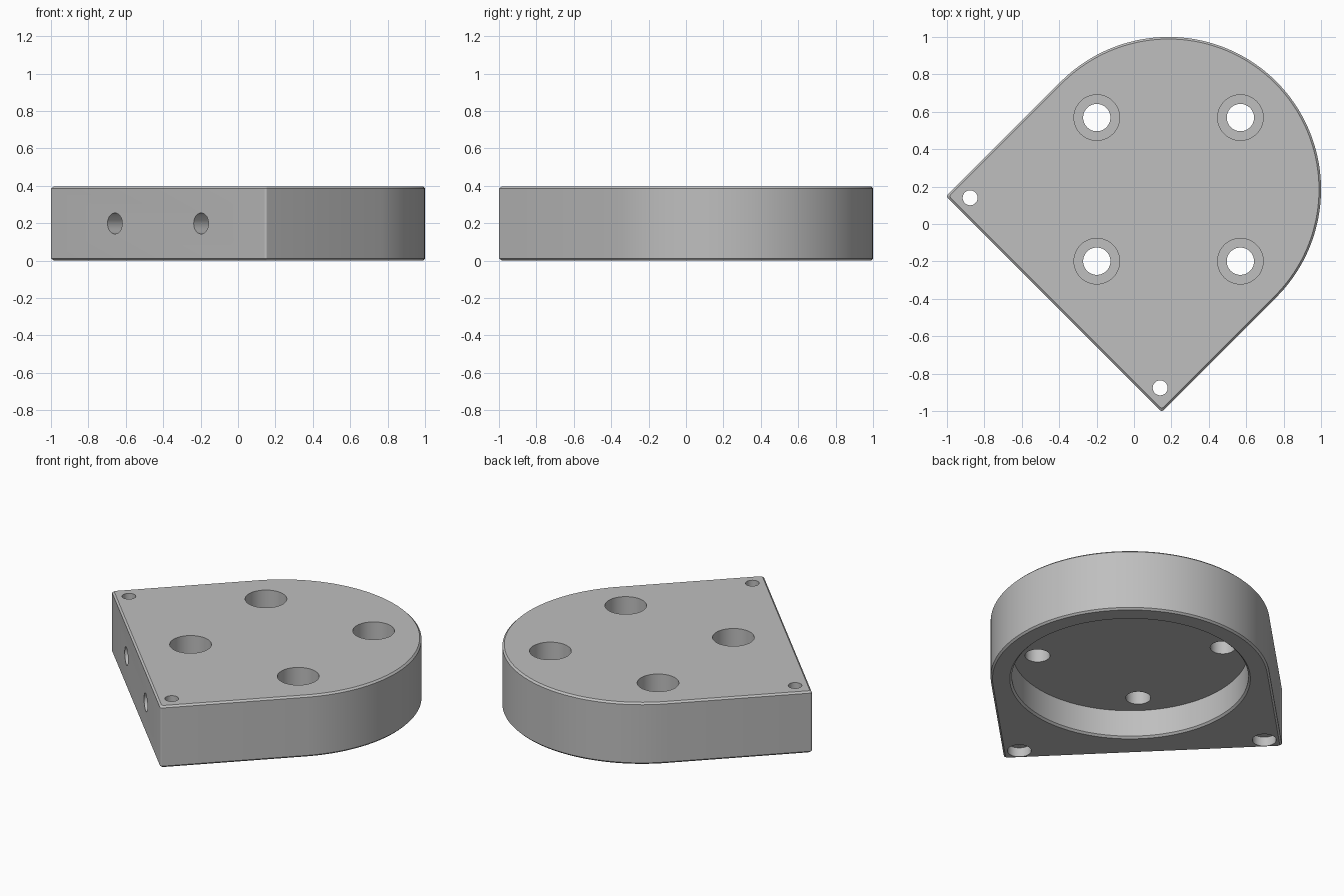
import bpy, bmesh, math
from mathutils import Vector, Matrix

if "Cube" in bpy.data.objects:
    bpy.data.objects.remove(bpy.data.objects["Cube"])

H, R, C = 0.397, 0.815, 0.185      # height, arc radius, arc centre (x = y)
FRONT = -0.605                     # slanted front face, distance along the diagonal
BEV = 0.011

grey = bpy.data.materials.new("plain grey")
grey.diffuse_color = (0.52, 0.52, 0.52, 1)
grey.use_nodes = True
grey.node_tree.nodes["Principled BSDF"].inputs["Base Color"].default_value = grey.diffuse_color


def make_object(name, bm):
    bmesh.ops.recalc_face_normals(bm, faces=bm.faces)
    me = bpy.data.meshes.new(name)
    bm.to_mesh(me)
    bm.free()
    me.materials.append(grey)
    ob = bpy.data.objects.new(name, me)
    bpy.context.collection.objects.link(ob)
    return ob


def loft(name, rings, matrix=Matrix()):
    """Solid through equal-length rings of points, capped at both ends."""
    bm = bmesh.new()
    loops = [[bm.verts.new(matrix @ Vector(p)) for p in ring] for ring in rings]
    n = len(loops[0])
    for a, b in zip(loops, loops[1:]):
        for i in range(n):
            j = (i + 1) % n
            bm.faces.new((a[i], a[j], b[j], b[i]))
    bm.faces.new(loops[0][::-1])
    bm.faces.new(loops[-1])
    return make_object(name, bm)


def turned(name, profile, matrix, n):
    """Round solid from (radius, z) pairs."""
    return loft(name, [[(r * math.cos(2 * math.pi * i / n),
                         r * math.sin(2 * math.pi * i / n), z) for i in range(n)]
                       for r, z in profile], matrix)


def outline(inset, z):
    """D-shaped outline in the frame u (diagonal), v (across), turned 45 degrees."""
    uc = C * math.sqrt(2)
    r = R - inset
    pts = []
    for i in range(97):
        a = -math.pi / 2 + math.pi * i / 96
        pts.append((uc + r * math.cos(a), r * math.sin(a)))
    cr = 0.012                      # small rounded corners
    for sgn, start in ((1, 90), (-1, 180)):
        for k in range(5):
            a = math.radians(start + 90 * k / 4)
            pts.append((FRONT + inset + cr + cr * math.cos(a),
                        sgn * (r - cr) + cr * math.sin(a)))
    s = math.sqrt(0.5)
    return [((u - v) * s, (u + v) * s, z) for u, v in pts]


# main block with chamfered rims
body = loft("mounting_block", [outline(BEV, 0), outline(0, BEV),
                               outline(0, H - BEV), outline(BEV, H)])

T = Matrix.Translation
cutters = []
# round pocket in the underside
cutters.append(turned("pocket_cutter", [(0.715, -0.012), (0.691, 0.012), (0.691, 0.183)],
                      T((C, C, 0)), 160))
# four counterbored bolt holes
for sx in (-1, 1):
    for sy in (-1, 1):
        cutters.append(turned("bolt_hole_cutter",
                              [(0.073, -0.05), (0.073, H - 0.122), (0.122, H - 0.122), (0.122, H + 0.05)],
                              T((C + sx * 0.384, C + sy * 0.384, 0)), 48))
# corner screw holes, counterbored from below
for x, y in ((-0.876, 0.14), (0.14, -0.876)):
    cutters.append(turned("corner_hole_cutter",
                          [(0.07, -0.05), (0.07, 0.06), (0.04, 0.06), (0.04, H + 0.05)],
                          T((x, y, 0)), 40))
# blind holes in the slanted front face
s = math.sqrt(0.5)
turn = Vector((s, s, 0)).to_track_quat('Z', 'Y').to_matrix().to_4x4()
for v in (-0.326, 0.326):
    cutters.append(turned("front_hole_cutter", [(0.056, -0.05), (0.056, 0.2)],
                          T(((FRONT + v) * s, (FRONT - v) * s, 0.199)) @ turn, 40))

# cut everything, then drop the cutters
for c in cutters:
    m = body.modifiers.new(c.name, 'BOOLEAN')
    m.operation, m.solver, m.object = 'DIFFERENCE', 'EXACT', c
bpy.context.view_layer.update()
done = bpy.data.meshes.new_from_object(body.evaluated_get(bpy.context.evaluated_depsgraph_get()))
body.modifiers.clear()
body.data = done
done.materials.clear()
done.materials.append(grey)
for p in done.polygons:
    p.material_index = 0
for c in cutters:
    bpy.data.objects.remove(c)

bpy.context.view_layer.objects.active = body
body.select_set(True)
bpy.ops.object.shade_smooth_by_angle(angle=math.radians(30))
